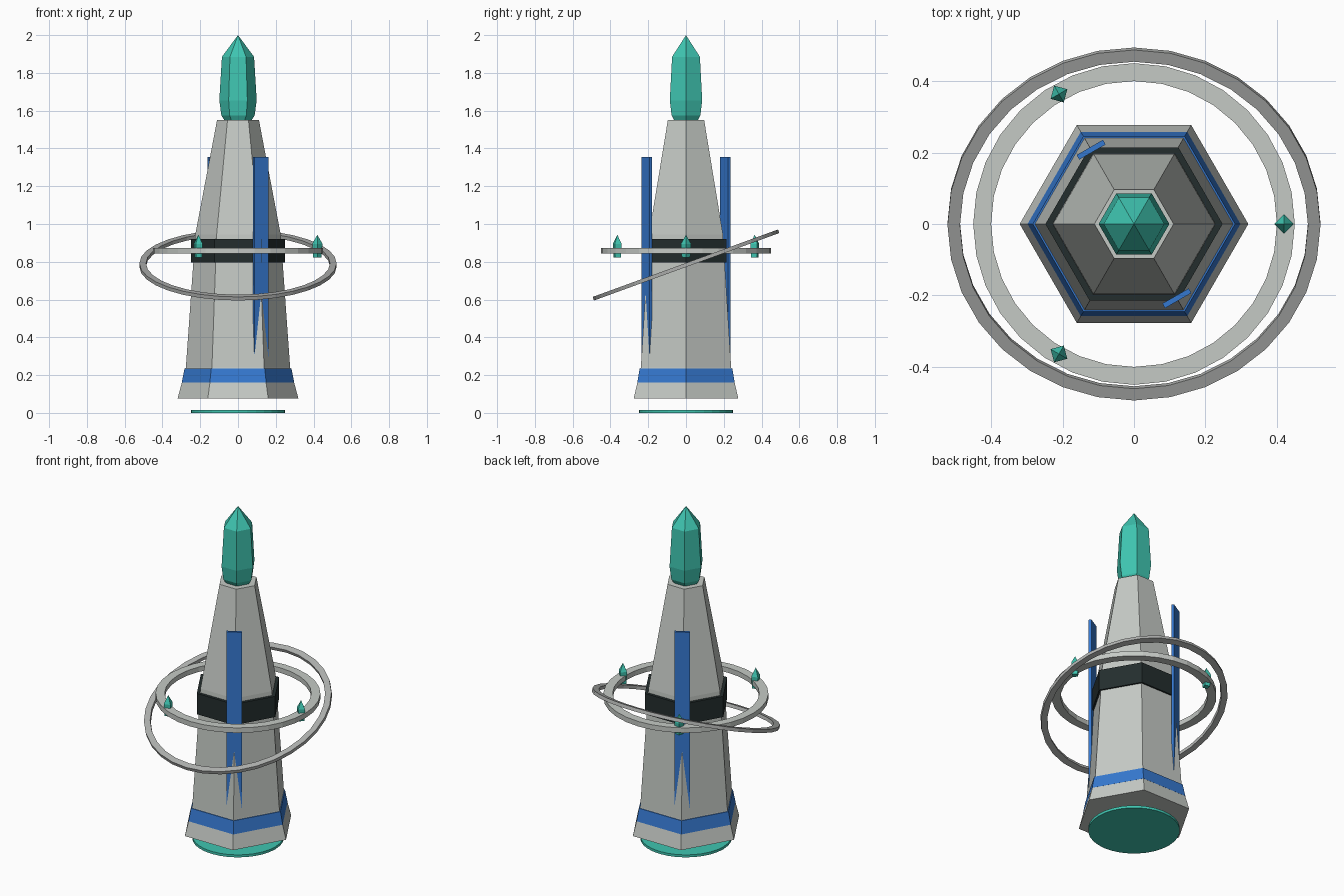
import bpy
from math import cos, sin, pi, radians

cube = bpy.data.objects.get("Cube")
if cube:
    bpy.data.objects.remove(cube, do_unlink=True)


def material(name, colour):
    mat = bpy.data.materials.new(name)
    mat.use_nodes = True
    mat.diffuse_color = (*colour, 1)
    mat.node_tree.nodes["Principled BSDF"].inputs["Base Color"].default_value = (*colour, 1)
    return mat


stone = material("pale stone", (0.56, 0.59, 0.56))
metal = material("ring metal", (0.43, 0.44, 0.43))
teal = material("teal crystal", (0.05, 0.56, 0.44))
blue = material("blue paint", (0.036, 0.19, 0.63))
dark = material("dark band", (0.017, 0.027, 0.027))


def make_object(name, verts, faces, mat):
    mesh = bpy.data.meshes.new(name)
    mesh.from_pydata(verts, [], faces)
    mesh.materials.append(mat)
    obj = bpy.data.objects.new(name, mesh)
    bpy.context.collection.objects.link(obj)
    return obj


def lathe(name, profile, sides, mat, closed=False):
    """Revolve (radius, height) points; a closed profile makes a ring."""
    verts, faces, rows = [], [], []
    for r, z in profile:
        start = len(verts)
        if r == 0:
            verts.append((0, 0, z))
            rows.append([start] * sides)
        else:
            angles = [2 * pi * i / sides for i in range(sides)]
            verts += [(r * cos(a), r * sin(a), z) for a in angles]
            rows.append(list(range(start, start + sides)))
    pairs = list(zip(rows, rows[1:]))
    if closed:
        pairs.append((rows[-1], rows[0]))
    for low, high in pairs:
        for i in range(sides):
            j = (i + 1) % sides
            quad = [low[i], low[j], high[j], high[i]]
            faces.append(list(dict.fromkeys(quad)))
    if not closed:
        faces.append(rows[0][::-1])
        if profile[-1][0] > 0:
            faces.append(rows[-1])
    return make_object(name, verts, faces, mat)


def ring(name, inner, outer, height, mat):
    h = height / 2
    return lathe(name, [(inner, -h), (outer, -h), (outer, h), (inner, h)], 32, mat, True)


# Hexagonal tower and its bands
lathe("tower", [(0.32, 0.075), (0.276, 0.24), (0.226, 0.945), (0.111, 1.55)], 6, stone)
lathe("base_band", [(0.298, 0.16), (0.283, 0.235)], 6, blue)
lathe("middle_band", [(0.248, 0.795), (0.248, 0.92)], 6, dark)

# Glowing disc below and crystal on top
lathe("base_disc", [(0.25, 0), (0.25, 0.015)], 32, teal)
lathe("top_crystal", [(0.072, 1.55), (0.088, 1.575), (0.099, 1.655),
                      (0.085, 1.885), (0, 2)], 6, teal)

# Level ring and tilted ring
level_ring = ring("level_ring", 0.4, 0.45, 0.03, stone)
level_ring.location.z = 0.858
tilted_ring = ring("tilted_ring", 0.487, 0.522, 0.02, metal)
tilted_ring.location.z = 0.783
tilted_ring.rotation_euler.x = radians(20)

# Small crystals standing on the level ring
for i in range(3):
    angle = i * 2 * pi / 3
    gem = lathe(f"small_crystal_{i + 1}", [(0.022, 0.823), (0.027, 0.895), (0, 0.943)], 4, teal)
    gem.location = (0.42 * cos(angle), 0.42 * sin(angle), 0)
    gem.rotation_euler.z = angle

# Upright banners across two opposite corners
for name, degrees in (("front_banner", -60), ("back_banner", 120)):
    angle = radians(degrees)
    bpy.ops.mesh.primitive_cube_add(size=1)
    banner = bpy.context.object
    banner.name = name
    banner.scale = (0.015, 0.085, 1.1)
    banner.location = (0.24 * cos(angle), 0.24 * sin(angle), 0.805)
    banner.rotation_euler.z = angle
    banner.data.materials.append(blue)
